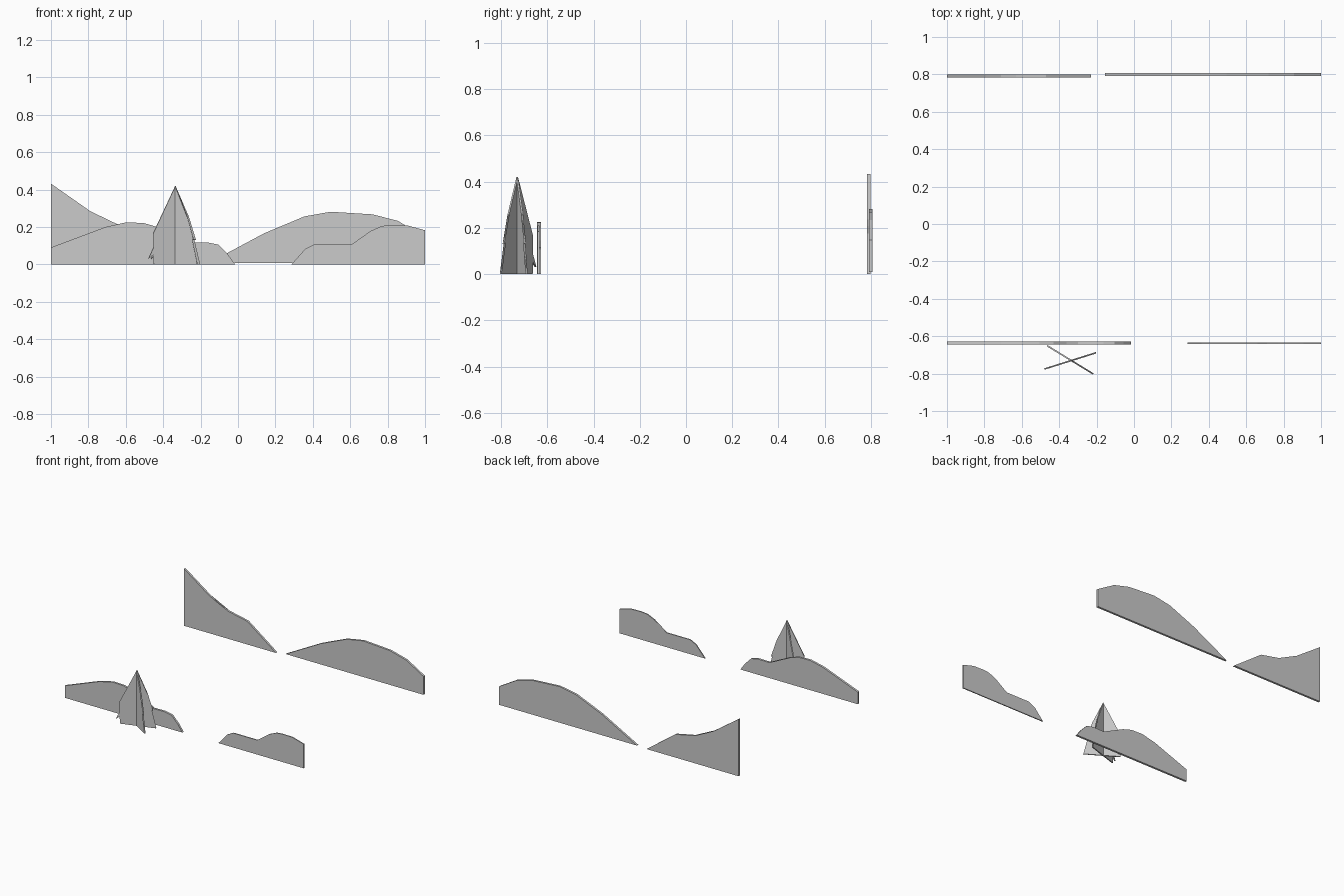
import bpy, bmesh
from math import atan2

def panel(name, profile, thickness, loc=(0, 0, 0), angle=0):
    """Flat cut-out: an XZ outline given thickness along Y."""
    bm = bmesh.new()
    face = bm.faces.new([bm.verts.new((x, -thickness / 2, z)) for x, z in profile])
    bmesh.ops.triangulate(bm, faces=[face])
    new = bmesh.ops.extrude_face_region(bm, geom=bm.faces[:], use_keep_orig=True)["geom"]
    bmesh.ops.translate(bm, vec=(0, thickness, 0),
                        verts=[v for v in new if isinstance(v, bmesh.types.BMVert)])
    bmesh.ops.recalc_face_normals(bm, faces=bm.faces)
    mesh = bpy.data.meshes.new(name)
    bm.to_mesh(mesh)
    bm.free()
    obj = bpy.data.objects.new(name, mesh)
    obj.location = loc
    obj.rotation_euler.z = angle
    bpy.context.collection.objects.link(obj)
    return obj

# Distant hills
panel("back_hill_left", [(-1, 0), (-0.23, 0), (-0.47, 0.175), (-0.63, 0.208),
                         (-0.71, 0.235), (-0.79, 0.285), (-1, 0.432)],
      0.016, (0, 0.791, 0))
panel("back_hill_right", [(-0.155, 0.009), (1, 0.009), (1, 0.148), (0.89, 0.212),
                          (0.855, 0.233), (0.72, 0.268), (0.495, 0.282),
                          (0.355, 0.257), (0.14, 0.167)],
      0.016, (0, 0.799, 0))

# Near hills
panel("front_hill_left", [(-1, 0), (-0.015, 0), (-0.055, 0.055), (-0.105, 0.106),
                          (-0.163, 0.118), (-0.25, 0.116), (-0.30, 0.116),
                          (-0.36, 0.146), (-0.43, 0.2), (-0.505, 0.222),
                          (-0.60, 0.225), (-0.71, 0.2), (-1, 0.091)],
      0.016, (0, -0.636, 0))
panel("front_hill_right", [(0.285, 0), (1, 0), (1, 0.183), (0.905, 0.209),
                           (0.82, 0.211), (0.77, 0.206), (0.71, 0.18),
                           (0.66, 0.13), (0.61, 0.109), (0.41, 0.109),
                           (0.36, 0.084)],
      0.008, (0, -0.638, 0))

# Tree: one jagged outline used for two crossed cards
tree = [(0, 0.42), (-0.125, 0.165), (-0.065, 0.21), (-0.152, 0.03), (-0.1, 0.07),
        (-0.122, 0), (0.138, 0), (0.05, 0.155), (0.115, 0.13), (0.03, 0.285),
        (0.075, 0.255)]
tree[7] = (0.05, 0.16)
for i, angle in enumerate((atan2(-0.15, 0.245), atan2(0.085, 0.27))):
    panel(f"tree_card_{i + 1}", tree, 0.008, (-0.335, -0.73, 0), angle)
